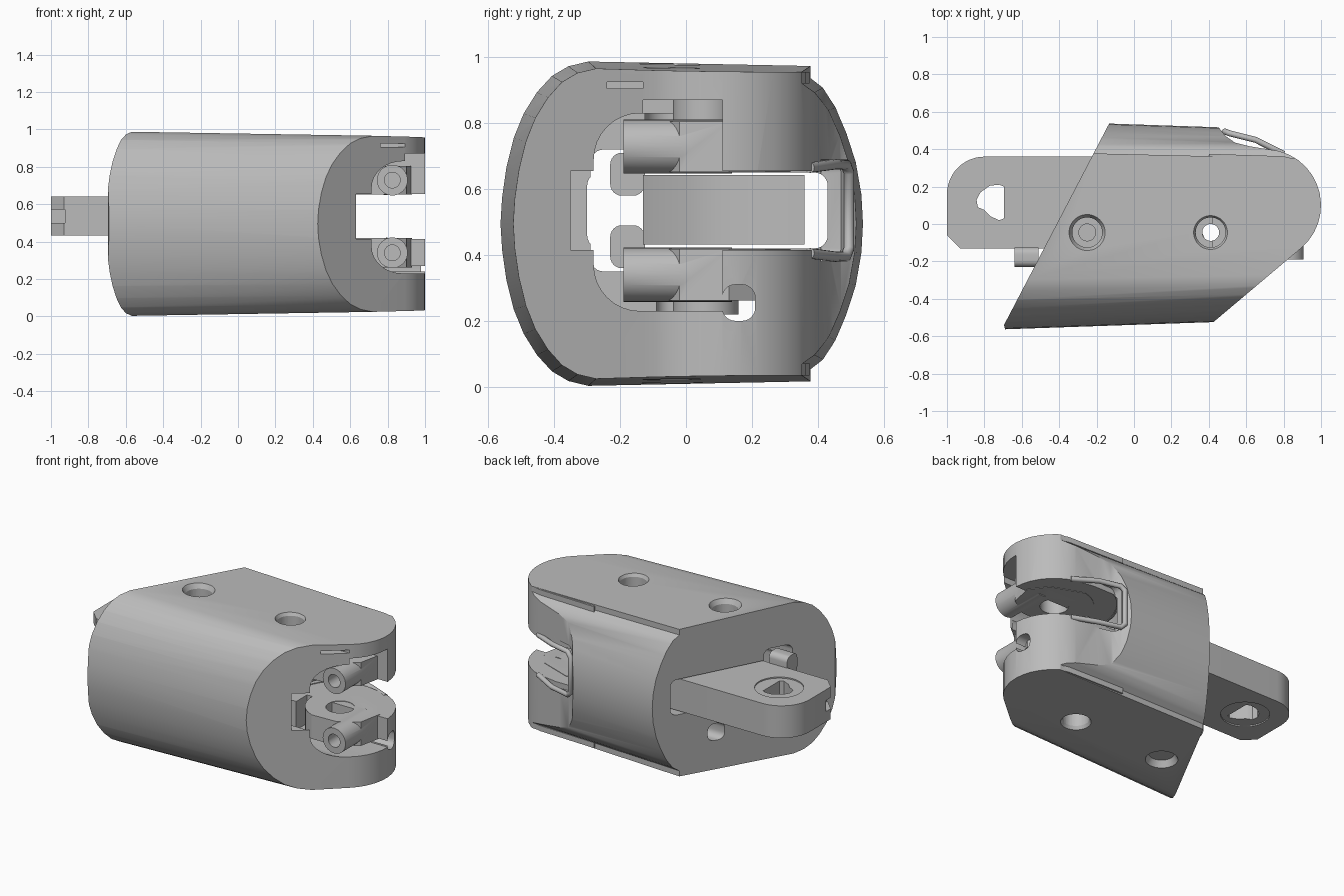
import bpy, bmesh, math
from mathutils import Matrix, Vector

cube = bpy.data.objects.get("Cube")
if cube:
    bpy.data.objects.remove(cube, do_unlink=True)

grey = bpy.data.materials.new("plain_grey")
grey.use_nodes = True
grey.diffuse_color = (0.5, 0.5, 0.5, 1)
grey.node_tree.nodes["Principled BSDF"].inputs["Base Color"].default_value = (0.5, 0.5, 0.5, 1)


def finish(name, bm):
    bmesh.ops.recalc_face_normals(bm, faces=bm.faces)
    mesh = bpy.data.meshes.new(name)
    bm.to_mesh(mesh)
    bm.free()
    mesh.materials.append(grey)
    obj = bpy.data.objects.new(name, mesh)
    bpy.context.collection.objects.link(obj)
    return obj


def loft(name, rings):
    bm = bmesh.new()
    loops = [[bm.verts.new(p) for p in ring] for ring in rings]
    n = len(loops[0])
    for a, b in zip(loops, loops[1:]):
        for i in range(n):
            bm.faces.new((a[i], a[(i + 1) % n], b[(i + 1) % n], b[i]))
    bm.faces.new(loops[0])
    bm.faces.new(loops[-1])
    return finish(name, bm)


def prism(name, pts, z0, z1):
    return loft(name, [[(x, y, z) for x, y in pts] for z in (z0, z1)])


def prism_x(name, pts, x0, x1):
    return loft(name, [[(x, y, z) for y, z in pts] for x in (x0, x1)])


def box(name, x0, x1, y0, y1, z0, z1, round_axis=None, r=0.03):
    obj = prism(name, [(x0, y0), (x1, y0), (x1, y1), (x0, y1)], z0, z1)
    if round_axis is not None:
        bm = bmesh.new()
        bm.from_mesh(obj.data)
        edges = [e for e in bm.edges
                 if abs((e.verts[0].co - e.verts[1].co).normalized()[round_axis]) > 0.9]
        bmesh.ops.bevel(bm, geom=edges, offset=r, segments=6, profile=0.5, affect='EDGES')
        bm.to_mesh(obj.data)
        bm.free()
    return obj


def tube(name, a, b, r0, r1=None, sides=48):
    a, b = Vector(a), Vector(b)
    bm = bmesh.new()
    turn = (b - a).to_track_quat('Z', 'Y').to_matrix().to_4x4()
    bmesh.ops.create_cone(bm, cap_ends=True, segments=sides, radius1=r0,
                          radius2=r0 if r1 is None else r1, depth=(b - a).length,
                          matrix=Matrix.Translation((a + b) / 2) @ turn)
    return finish(name, bm)


def arc(cx, cy, r, a0, a1, n=12):
    return [(cx + r * math.cos(math.radians(a0 + (a1 - a0) * i / n)),
             cy + r * math.sin(math.radians(a0 + (a1 - a0) * i / n))) for i in range(n + 1)]


def combine(obj, tools, how='DIFFERENCE'):
    for tool in tools:
        mod = obj.modifiers.new("cut", 'BOOLEAN')
        mod.operation, mod.solver, mod.object = how, 'EXACT', tool
        bpy.context.view_layer.objects.active = obj
        bpy.ops.object.modifier_apply(modifier=mod.name)
        bpy.data.objects.remove(tool, do_unlink=True)


def smooth(obj):
    bpy.ops.object.select_all(action='DESELECT')
    obj.select_set(True)
    bpy.context.view_layer.objects.active = obj
    bpy.ops.object.shade_smooth_by_angle(angle=math.radians(28))


MID = 0.495
HUB = (0.7, 0.1)

# Housing: tapered bulging section, trimmed to the slanted plan outline
half = [(-.565, 0), (-.56, .08), (-.547, .17), (-.525, .26), (-.495, .335), (-.455, .4),
        (-.41, .45), (-.36, .48), (-.3, .495), (.39, .487), (.39, .45), (.43, .42),
        (.47, .36), (.505, .28), (.535, .19), (.553, .09), (.558, 0)]
section = half + [(y, -d) for y, d in half[-2:0:-1]]
rings = []
for x, sy, sz in ((-0.75, 1, 1), (1.05, .89, .94)):
    rings.append([(x, y * sy, MID + d * sz) for y, d in section])
body = loft("housing", rings)
plan = ([(-.695, -.54), (-.68, -.6), (.36, -.6), (.43, -.52)] + arc(*HUB, .3, -50, 75)
        + [(.62, .415), (.54, .435), (.49, .47), (.45, .52), (.41, .6), (-.1, .6)])
combine(body, [prism("plan_trim", plan, -.2, 1.2)], 'INTERSECT')

# Flat cheeks that carry the top and bottom plates out to the rounded nose
cheek = [(.4, .3), (.8, .3), (.87, .345), (.8, .362), (.4, .375)]
cheeks = [prism("cheek", cheek, z0, z1) for z0, z1 in ((.035, .07), (.92, .955))]
combine(body, cheeks, 'UNION')

# Mouth, centre slot, tendon channel and wall pockets
mouth = ([(.11, .23)] + [(.11, .83)] + arc(-.14, .69, .14, 90, 180, 8)
         + arc(-.14, .37, .14, 180, 270, 8))
cuts = [
    prism_x("mouth", mouth, .42, 1.2),
    box("centre_slot", .5, 1.2, -.35, .7, .415, .655),
    tube("slot_floor", (*HUB, .415), (*HUB, .655), .37),
    box("link_channel", -.8, .7, -.3, .43, .42, .65, 0, .04),
    box("peg_channel", -.8, .7, -.29, -.12, .35, .72, 0, .04),
    box("lower_window", -.8, 1.2, .11, .21, .2, .31, 0, .04),
    box("upper_ledge", .6, 1.2, -.13, .11, .8, .87),
    box("upper_groove", .6, 1.2, -.24, -.13, .905, .925),
    box("rear_frame_recess", .49, .7, .41, .7, .38, .69, 1, .04),
]
# Counterbored screw holes
for hx in (-.25, .41):
    cuts += [
        tube("screw_hole", (hx, -.045, -.1), (hx, -.045, 1.1), .045),
        tube("bore_top", (hx, -.045, .8), (hx, -.045, 1.1), .08),
        tube("bore_base", (hx, -.045, -.1), (hx, -.045, .19), .08),
        tube("rim_top", (hx, -.045, .94), (hx, -.045, 1.0), .075, .108),
        tube("rim_base", (hx, -.045, .05), (hx, -.045, -.01), .075, .108),
    ]
combine(body, cuts)
smooth(body)

# Hinge lugs: round hub, thrust washer and a hollow pin boss on each arm
for side, z0, z1, w0, w1 in (("lower", .262, .418, .22, .265), ("upper", .652, .805, .8, .875)):
    zc = (z0 + z1) / 2
    lug_plan = arc(.68, .1, .22, 100, 250) + [(.78, -.1), (.9, -.02), (.93, .13), (.85, .24)]
    lug = prism(side + "_hinge_lug", lug_plan, z0, z1)
    boss = tube("boss", (.825, -.19, zc), (.825, .14, zc), .082)
    washer = tube("washer", (.68, .06, w0), (.68, .06, w1), .1)
    combine(lug, [boss, washer], 'UNION')
    inner = z1 if side == "lower" else z0
    combine(lug, [tube("pin_hole", (.825, -.3, zc), (.825, -.06, zc), .042),
                  tube("axle_hole", (.68, .08, inner - .09), (.68, .08, inner + .09), .085)])
    smooth(lug)

# Raised frame around the rear slot
curve = bpy.data.curves.new("rear_slot_frame", 'CURVE')
curve.dimensions = '3D'
curve.bevel_depth = .016
curve.use_fill_caps = True
path = [(.8, .375, .405), (.65, .45, .395), (.51, .485, .395), (.485, .495, .42),
        (.485, .495, .65), (.51, .485, .675), (.65, .45, .675), (.8, .375, .665)]
spline = curve.splines.new('POLY')
spline.points.add(len(path) - 1)
for p, co in zip(spline.points, path):
    p.co = (*co, 1)
curve.materials.append(grey)
frame = bpy.data.objects.new("rear_slot_frame", curve)
bpy.context.collection.objects.link(frame)

# Link bar: flat tongue leaving the slanted end
tongue = ([(-.93, -.13), (.4, -.13)] + [(.345, .0), (.33, .1), (.345, .22), (.4, .36)]
          + arc(-.8, .16, .2, 90, 180) + [(-1, -.06)])
link = prism("link_bar", tongue, .432, .642)
d_hole = [(-.695, .03), (-.695, .2), (-.72, .21), (-.77, .205), (-.82, .17),
          (-.842, .13), (-.835, .09), (-.8, .075), (-.765, .04), (-.72, .02)]
link_cuts = [
    prism("d_hole", d_hole, .3, .8),
    tube("ring_top", (-.755, .12, .634), (-.755, .12, .7), .145),
    tube("ring_base", (-.755, .12, .38), (-.755, .12, .44), .145),
    box("tip_groove", -1.1, -.925, -.2, -.01, .5, .572),
]
link_cuts += [tube("screw_hole", (hx, -.045, .3), (hx, -.045, .8), .045) for hx in (-.25,)]
combine(link, link_cuts)
smooth(link)

# Twin stop pegs on the front edge of the link
for side, z0, z1 in (("lower", .36, .49), ("upper", .58, .71)):
    peg = box(side + "_stop_peg", -.64, -.51, -.23, -.125, z0, z1, 0, .035)
    smooth(peg)
